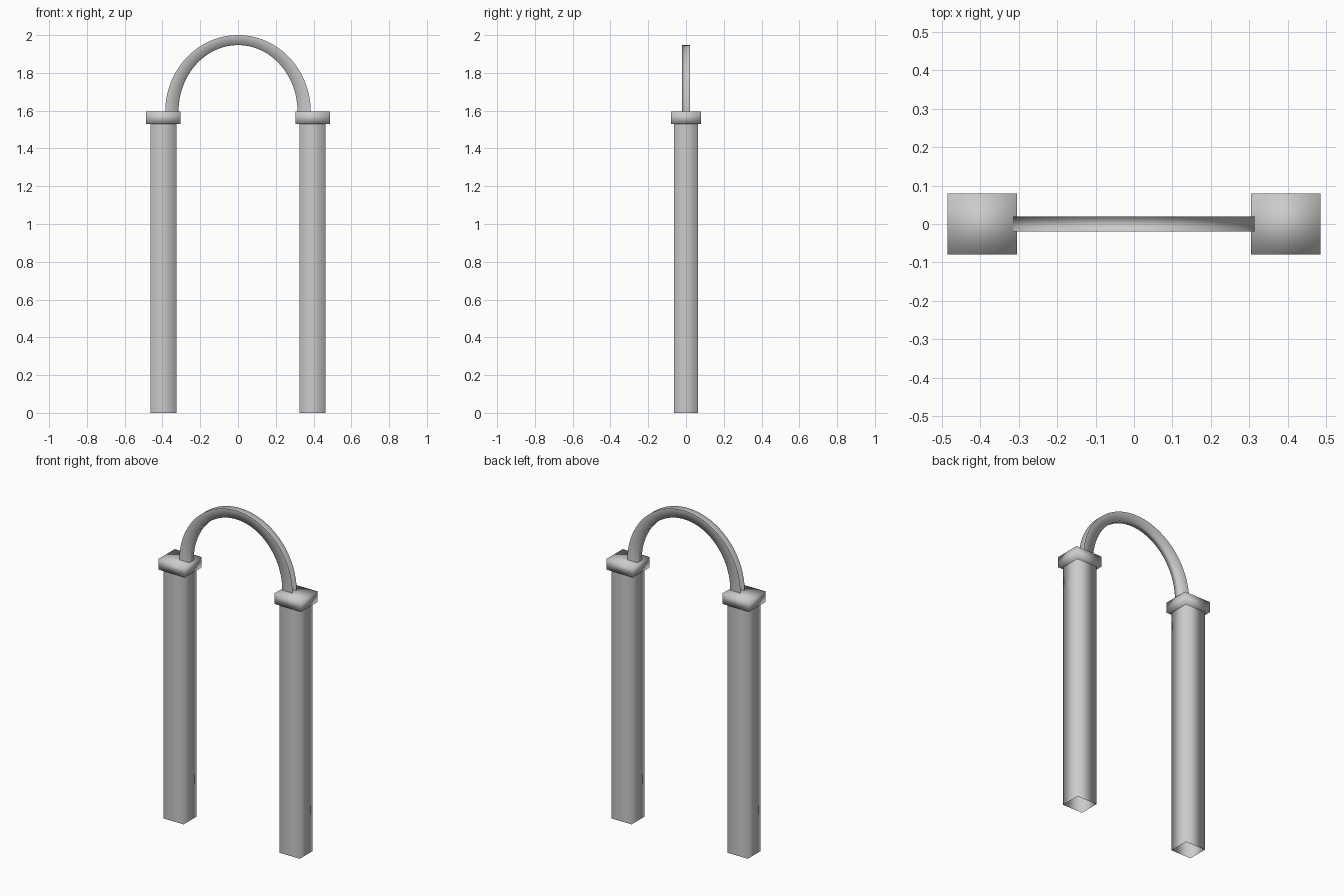
import bpy
import bmesh
from math import cos, sin, pi

cube = bpy.data.objects.get("Cube")
if cube:
    bpy.data.objects.remove(cube, do_unlink=True)

stone = bpy.data.materials.new("grey_stone")
stone.use_nodes = True
GREY = (0.6, 0.6, 0.6, 1)
stone.diffuse_color = GREY
stone.node_tree.nodes["Principled BSDF"].inputs["Base Color"].default_value = GREY


def finish(name, bm):
    """Turn the bmesh into a smooth shaded grey object."""
    for face in bm.faces:
        face.smooth = True
    mesh = bpy.data.meshes.new(name)
    bm.to_mesh(mesh)
    bm.free()
    mesh.materials.append(stone)
    obj = bpy.data.objects.new(name, mesh)
    bpy.context.collection.objects.link(obj)


def block(name, x, width, depth, bottom, top, open_ends=False):
    """Box between two heights, optionally a tube without end faces."""
    bm = bmesh.new()
    bmesh.ops.create_cube(bm, size=1)
    for v in bm.verts:
        v.co.x = x + v.co.x * width
        v.co.y *= depth
        v.co.z = top if v.co.z > 0 else bottom
    if open_ends:
        bm.normal_update()
        ends = [f for f in bm.faces if abs(f.normal.z) > 0.5]
        bmesh.ops.delete(bm, geom=ends, context='FACES_ONLY')
    finish(name, bm)


# Square pillars, open underneath, each with a wider capital
for side, sign in (("left", 1), ("right", -1)):
    block(side + "_pillar", sign * 0.395, 0.138, 0.125, 0, 1.535, True)
    block(side + "_capital", sign * 0.395, 0.182, 0.16, 1.53, 1.595)

# Arch: front, inner and back faces, open along its outer side
SEGMENTS = 48
SPRING = 1.595
INNER, OUTER = (0.315, 0.352), (0.385, 0.405)
section = [(OUTER, -0.02), (INNER, -0.02), (INNER, 0.02), (OUTER, 0.02)]
bm = bmesh.new()
rings = []
for i in range(SEGMENTS + 1):
    a = pi * i / SEGMENTS
    rings.append([bm.verts.new((rx * cos(a), y, SPRING + rz * sin(a)))
                  for (rx, rz), y in section])
for p, q in zip(rings, rings[1:]):
    for j in range(3):
        bm.faces.new((p[j], p[j + 1], q[j + 1], q[j]))
bm.normal_update()
if sum(f.normal.y * f.calc_center_median().y for f in bm.faces) < 0:
    bmesh.ops.reverse_faces(bm, faces=bm.faces[:])
finish("arch", bm)
